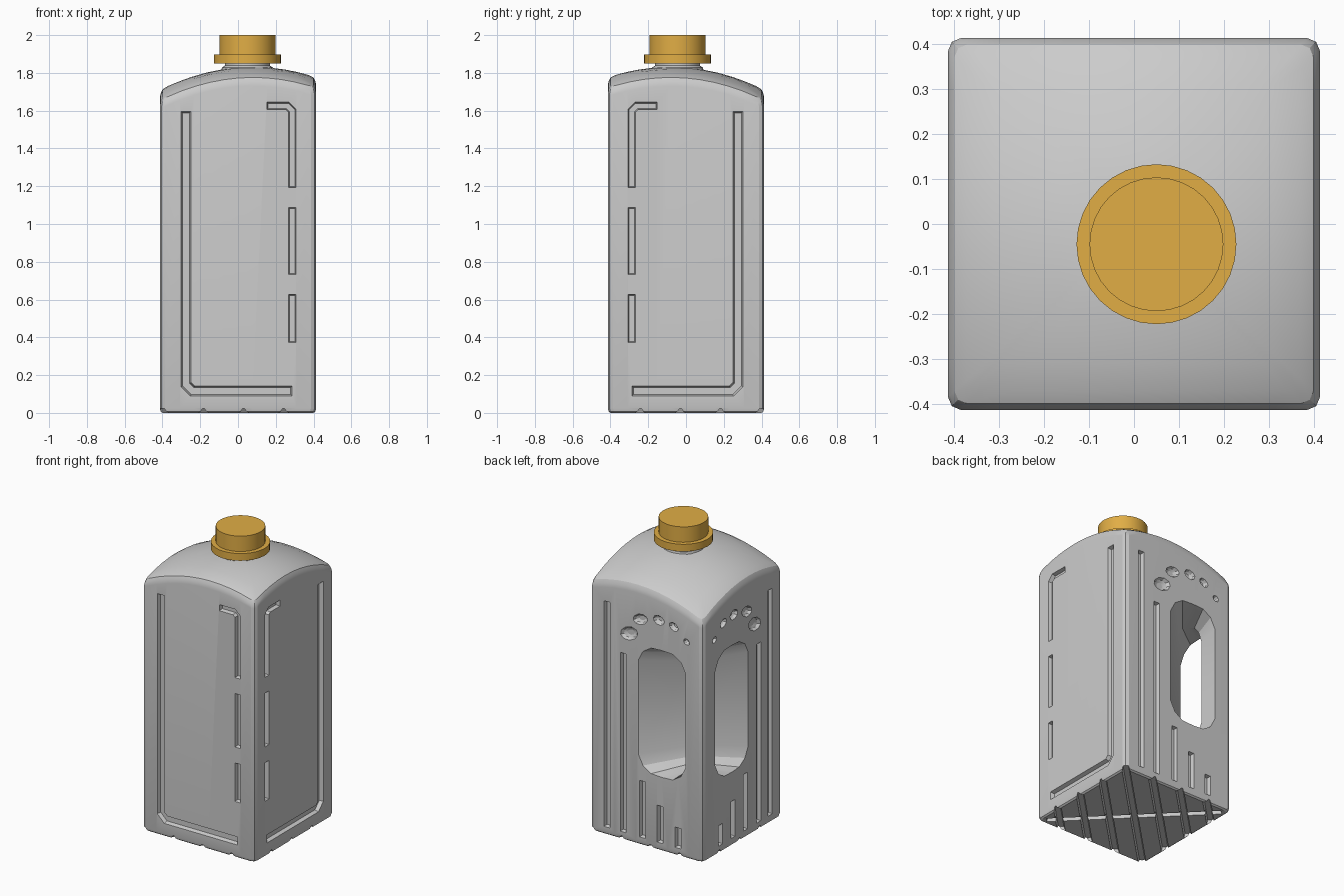
import bpy, bmesh, math
from mathutils import Vector

if "Cube" in bpy.data.objects:
    bpy.data.objects.remove(bpy.data.objects["Cube"])

H = 0.414            # half width of the body
CX, CY = 0.05, -0.045  # cap centre
R2 = math.sqrt(2)


def loft(bm, sections, caps=True):
    """Join closed loops of points into a tube, optionally capped."""
    rings = [[bm.verts.new(p) for p in s] for s in sections]
    n = len(rings[0])
    for a, b in zip(rings, rings[1:]):
        for i in range(n):
            j = (i + 1) % n
            bm.faces.new((a[i], a[j], b[j], b[i]))
    if caps:
        bm.faces.new(rings[0][::-1])
        bm.faces.new(rings[-1])
    return rings


def finish(bm, name):
    bmesh.ops.recalc_face_normals(bm, faces=bm.faces)
    me = bpy.data.meshes.new(name)
    bm.to_mesh(me)
    bm.free()
    ob = bpy.data.objects.new(name, me)
    bpy.context.collection.objects.link(ob)
    return ob


def smooth(ob, deg):
    bpy.ops.object.select_all(action='DESELECT')
    ob.select_set(True)
    bpy.context.view_layer.objects.active = ob
    bpy.ops.object.shade_smooth_by_angle(angle=math.radians(deg))


# Face maps: (u, v, depth below surface) -> 3D; right/left mirror front/back over the diagonal
front = lambda u, v, d: (u, -H + d, v)
right = lambda u, v, d: (H - d, -u, v)
back = lambda u, v, d: (u, H - d, v)
left = lambda u, v, d: (-H + d, -u, v)
under = lambda u, v, d: ((u + v) / R2, (v - u) / R2, d)


def groove(bm, face, pts, w, depth=0.024):
    """Bevel-sided groove following a polyline, with mitred corners."""
    P = [Vector(p) for p in pts]
    secs = []
    for i, p in enumerate(P):
        t0 = (p - P[max(i - 1, 0)]).normalized()
        t1 = (P[min(i + 1, len(P) - 1)] - p).normalized()
        t = (t0 + t1).normalized()
        m = Vector((-t.y, t.x))
        ref = t1 if t1.length else t0
        k = w / 2 / max(0.5, t.dot(ref))
        end = (i == 0) - (i == len(P) - 1)
        q = p + t * end * w * 0.2
        o, n = m * k * 1.08, m * k * 0.65
        secs.append([face(*(p - o), -0.01), face(*(p + o), -0.01),
                     face(*(q + n), depth), face(*(q - n), depth)])
    loft(bm, secs)


def dimple(bm, face, u, v, ru, rv, tilt):
    secs = []
    for d, s in ((-0.008, 1.08), (0.016, 0.75), (0.024, 0.4)):
        ring = []
        for i in range(9):
            a = i * math.tau / 9
            x, y = ru * s * math.cos(a), rv * s * math.sin(a)
            ring.append(face(u + x * math.cos(tilt) - y * math.sin(tilt),
                             v + x * math.sin(tilt) + y * math.cos(tilt), d))
        secs.append(ring)
    loft(bm, secs)


# Body: rounded square with a domed top leaning to the front right corner
def dome(x, y):
    return 1.832 - 0.5 * ((x - 0.08) ** 2 + (y + 0.08) ** 2)


c = 0.028
side = [(-H + c + (2 * H - 2 * c) * i / 10, -H) for i in range(11)]
side.append((H - c * 0.3, -H + c * 0.3))
outline = []
for k in range(4):
    for x, y in side:
        for _ in range(k):
            x, y = -y, x
        outline.append((x, y))

bm = bmesh.new()
secs = [[(x * s, y * s, z) for x, y in outline] for s, z in ((0.965, 0), (0.99, 0.008), (1, 0.025))]
for s, drop in ((1, 0.045), (0.99, 0.022), (0.965, 0.005), (0.9, 0), (0.75, 0), (0.6, 0), (0.4, 0), (0.2, 0)):
    secs.append([(x * s, y * s, dome(x * s, y * s) - drop) for x, y in outline])
loft(bm, secs)
body = finish(bm, "bottle_body")

# Recessed grooves on all sides
bm = bmesh.new()
for f in (front, right):
    groove(bm, f, [(-0.275, 1.6), (-0.275, 0.15), (-0.24, 0.115), (0.29, 0.115)], 0.056)
    groove(bm, f, [(0.15, 1.625), (0.262, 1.625), (0.287, 1.6), (0.287, 1.19)], 0.042)
    groove(bm, f, [(0.287, 1.09), (0.287, 0.73)], 0.042)
    groove(bm, f, [(0.287, 0.63), (0.287, 0.37)], 0.042)
for f in (back, left):
    for u, top in ((0.29, 1.55), (0.17, 1.24), (0.03, 0.43), (-0.10, 0.30), (-0.23, 0.19)):
        groove(bm, f, [(u, 0.05), (u, top)], 0.045)
    for d in ((0.127, 1.38, 0.068, 0.045, -0.35), (0.045, 1.495, 0.056, 0.036, -0.3),
              (-0.09, 1.525, 0.042, 0.032, 0.2), (-0.20, 1.51, 0.036, 0.026, 0.5),
              (-0.294, 1.435, 0.024, 0.019, 0.6)):
        dimple(bm, f, *d)
# Diagonal ribbing underneath
for i in range(-3, 4):
    u = i * 0.15
    e = 0.585 - abs(u)
    groove(bm, under, [(u, -e), (u, e)], 0.05, 0.024)
groove(bm, under, [(-0.53, 0), (0.53, 0)], 0.04, 0.02)
grooves = finish(bm, "groove_cutter")

# Handle tunnel bending behind the back left corner column
bm = bmesh.new()
prof = [(0, 0.13), (0.1, 0.05), (0.27, 0.005), (0.5, 0), (0.73, 0.005), (0.9, 0.05), (1, 0.13)]
prof += [(u, 1 - v) for u, v in reversed(prof)]
stations = (((0.095, 0.45), (-0.287, 0.45), 0.48, 1.34),
            ((0.06, H), (-0.287, H), 0.49, 1.33),
            ((-0.177, 0.177), (-0.287, 0.287), 0.53, 1.29),
            ((-H, -0.06), (-H, 0.287), 0.49, 1.33),
            ((-0.45, -0.095), (-0.45, 0.287), 0.48, 1.34))
loft(bm, [[(*Vector(a).lerp(Vector(b), u), z0 + (z1 - z0) * v) for u, v in prof]
          for a, b, z0, z1 in stations])
tunnel = finish(bm, "handle_cutter")

bpy.context.view_layer.objects.active = body
for cutter in (tunnel, grooves):
    cutter.hide_render = True
    m = body.modifiers.new("cut", 'BOOLEAN')
    m.operation, m.solver, m.object = 'DIFFERENCE', 'EXACT', cutter
    m.use_self = cutter is grooves
    bpy.ops.object.modifier_apply(modifier=m.name)
    bpy.data.objects.remove(cutter)
smooth(body, 20)


# Neck and screw cap as turned profiles
def turned(name, profile, n=32):
    bm = bmesh.new()
    loft(bm, [[(CX + r * math.cos(i * math.tau / n), CY + r * math.sin(i * math.tau / n), z)
               for i in range(n)] for r, z in profile])
    ob = finish(bm, name)
    smooth(ob, 30)
    return ob


turned("neck", [(0.14, 1.80), (0.135, 1.828), (0.12, 1.838), (0.12, 1.87)])
cap = turned("cap", [(0.178, 1.85), (0.178, 1.898), (0.149, 1.898), (0.149, 2.0)])
mat = bpy.data.materials.new("cap_orange")
mat.diffuse_color = (0.75, 0.42, 0.06, 1)
mat.use_nodes = True
mat.node_tree.nodes["Principled BSDF"].inputs["Base Color"].default_value = mat.diffuse_color
cap.data.materials.append(mat)
